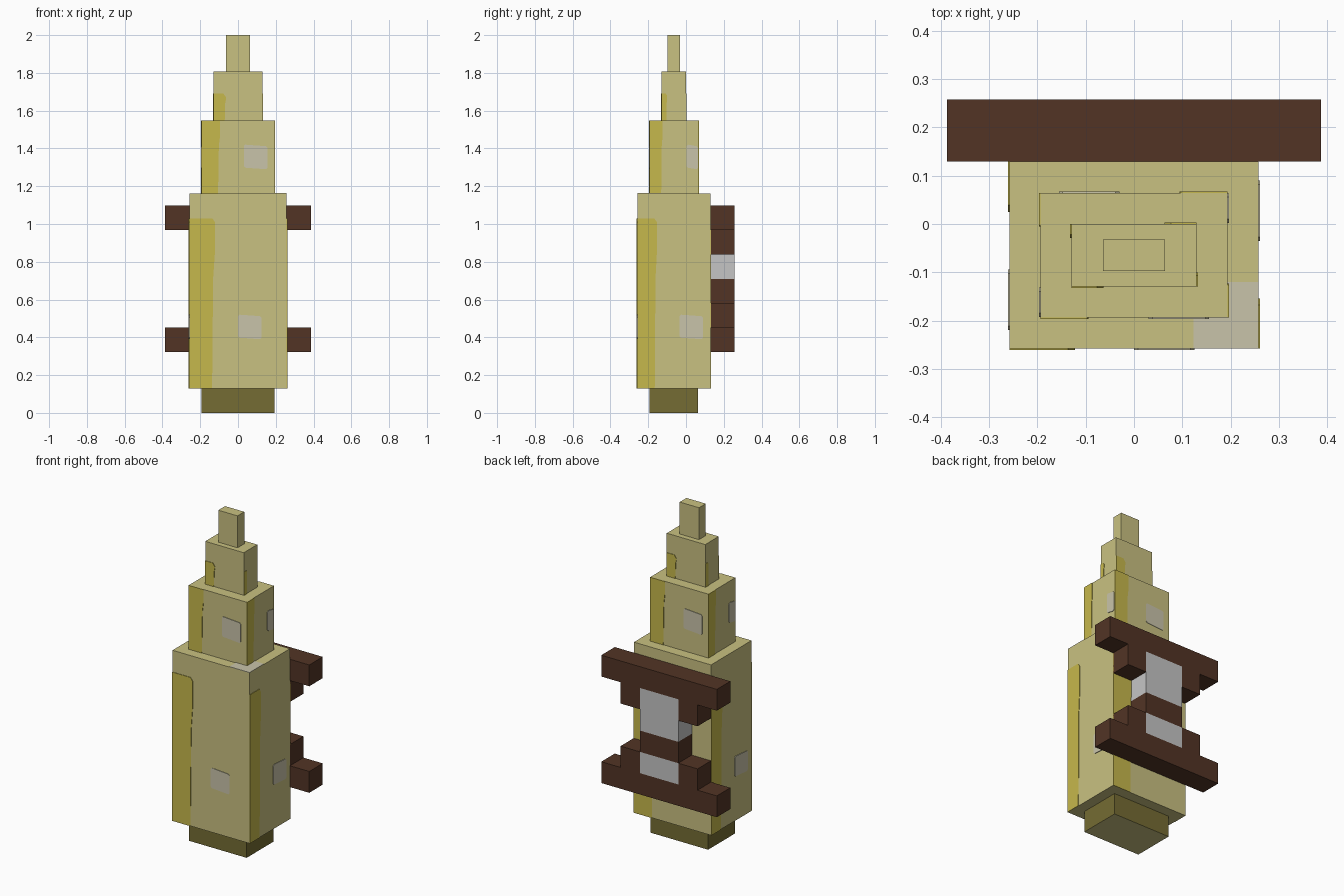
import bpy, bmesh
from mathutils import Vector

if "Cube" in bpy.data.objects:
    bpy.data.objects.remove(bpy.data.objects["Cube"])

U = 2 / 31          # one grid unit
THIN = 0.003        # thickness of painted plates


def material(name, r, g, b):
    def lin(c):
        c /= 255
        return c / 12.92 if c <= 0.04045 else ((c + 0.055) / 1.055) ** 2.4
    m = bpy.data.materials.new(name)
    m.diffuse_color = (lin(r), lin(g), lin(b), 1)
    m.use_nodes = True
    m.node_tree.nodes["Principled BSDF"].inputs["Base Color"].default_value = m.diffuse_color
    return m


WAX = material("pale wax", 201, 193, 129)
YELLOW = material("yellow streak", 198, 184, 76)
SPOT = material("pale spot", 201, 196, 170)
OLIVE = material("olive base", 117, 108, 51)
BROWN = material("dark brown", 82, 52, 37)
GREY = material("light grey", 197, 197, 197)


def finish(name, bm, *mats):
    bmesh.ops.recalc_face_normals(bm, faces=bm.faces)
    mesh = bpy.data.meshes.new(name)
    bm.to_mesh(mesh)
    bm.free()
    for m in mats:
        mesh.materials.append(m)
    ob = bpy.data.objects.new(name, mesh)
    bpy.context.collection.objects.link(ob)
    return ob


def box(name, x, y, z, *mats):
    """Box from three (min, max) ranges."""
    bm = bmesh.new()
    bmesh.ops.create_cube(bm, size=1)
    for v in bm.verts:
        v.co = Vector([lo if c < 0 else hi for c, (lo, hi) in zip(v.co, (x, y, z))])
    return finish(name, bm, *mats)


def wrap_plates(name, x, y, outlines, mat):
    """Thin plates on all four walls; outlines = (wide wall, narrow wall),
    points are (distance from the wall's left edge, height)."""
    bm = bmesh.new()
    mid = Vector((sum(x) / 2, sum(y) / 2, 0))
    half = Vector(((x[1] - x[0]) / 2, (y[1] - y[0]) / 2, 0))
    for n in (Vector((0, -1, 0)), Vector((1, 0, 0)), Vector((0, 1, 0)), Vector((-1, 0, 0))):
        right = Vector((0, 0, 1)).cross(n)
        depth, reach = abs(n.dot(half)), abs(right.dot(half))
        outline = outlines[0] if n.x == 0 else outlines[1]
        rings = []
        for d in (0, THIN):
            rings.append([bm.verts.new(mid + n * (depth + d) + right * (u - reach)
                                       + Vector((0, 0, h))) for u, h in outline])
        a, b = rings
        bm.faces.new(b)
        bm.faces.new(a[::-1])
        for i in range(len(a)):
            j = (i + 1) % len(a)
            bm.faces.new((a[i], a[j], b[j], b[i]))
    return finish(name, bm, mat)


def streak(width, z0, z1, c=0.02):
    """Drip outline, slightly wider at the top, with a rounded top corner."""
    h = z1 - z0
    return [(0, z0), (width * 0.89, z0), (width * 0.91, z0 + h * 0.35),
            (width * 0.93, z0 + h * 0.65), (width, z0 + h * 0.8),
            (width, z1 - c), (width - c * 0.7, z1), (0, z1)]


def spot(u0, u1, z0, z1, c=0.008):
    return [(u0 + c, z0 + c), (u1 - c, z0), (u1, z0 + c), (u1, z1 - 2 * c),
            (u1 - c, z1 - c), (u0 + c, z1), (u0, z1 - c), (u0, z0 + 2 * c)]


# Base, with a pale underside
base = box("base", (-3 * U, 3 * U), (-3 * U, U), (0, 2 * U), OLIVE, WAX)
for p in base.data.polygons:
    p.material_index = int(p.normal.z < -0.5)

# Stepped tower
tiers = [
    ("main_body", (-4 * U, 4 * U), (-4 * U, 2 * U), (2 * U, 18 * U)),
    ("second_tier", (-3 * U, 3 * U), (-3 * U, U), (18 * U, 24 * U)),
    ("third_tier", (-2 * U, 2 * U), (-2 * U, 0), (24 * U, 28 * U)),
    ("tip", (-U, U), (-1.5 * U, -0.5 * U), (28 * U, 31 * U)),
]
for name, x, y, z in tiers:
    box(name, x, y, z, WAX)

# Yellow streaks on the left of every wall
(_, bx, by, bz), (_, sx, sy, sz), (_, tx, ty, tz) = tiers[:3]
wrap_plates("main_streaks", bx, by,
            (streak(0.136, bz[0], 1.03), streak(0.104, bz[0], 1.03)), YELLOW)
wrap_plates("second_streaks", sx, sy,
            (streak(0.099, *sz, 0.004), streak(0.07, *sz, 0.004)), YELLOW)
wrap_plates("third_streaks", tx, ty,
            (streak(0.066, tz[0], 1.69), streak(0.029, tz[0], 1.69, 0.01)), YELLOW)

# Pale spots on every wall and one at the shoulder corner
wrap_plates("main_spots", bx, by,
            (spot(0.258, 0.383, 0.39, 0.52), spot(0.223, 0.348, 0.39, 0.52)), SPOT)
wrap_plates("second_spots", sx, sy,
            (spot(0.224, 0.349, 1.29, 1.42), spot(0.196, 0.257, 1.29, 1.42)), SPOT)
box("shoulder_spot", (0.123, 4 * U), (-4 * U, -0.12), (18 * U, 18 * U + THIN), SPOT)

# Rear bracket
back = (2 * U, 4 * U)
for label, rail_z, step_z in (("upper", 15, 13), ("lower", 5, 7)):
    box(label + "_rail", (-6 * U, 6 * U), back, (rail_z * U, (rail_z + 2) * U), BROWN)
    for side, x in (("left", (-4 * U, -2 * U)), ("right", (2 * U, 4 * U))):
        box(f"{label}_{side}_step", x, back, (step_z * U, (step_z + 2) * U), BROWN)
for name, z0, z1, mat in (("upper_grey_block", 11, 15, GREY),
                          ("middle_block", 9, 11, BROWN),
                          ("lower_grey_block", 7, 9, GREY)):
    box(name, (-2 * U, 2 * U), back, (z0 * U, z1 * U), mat)
